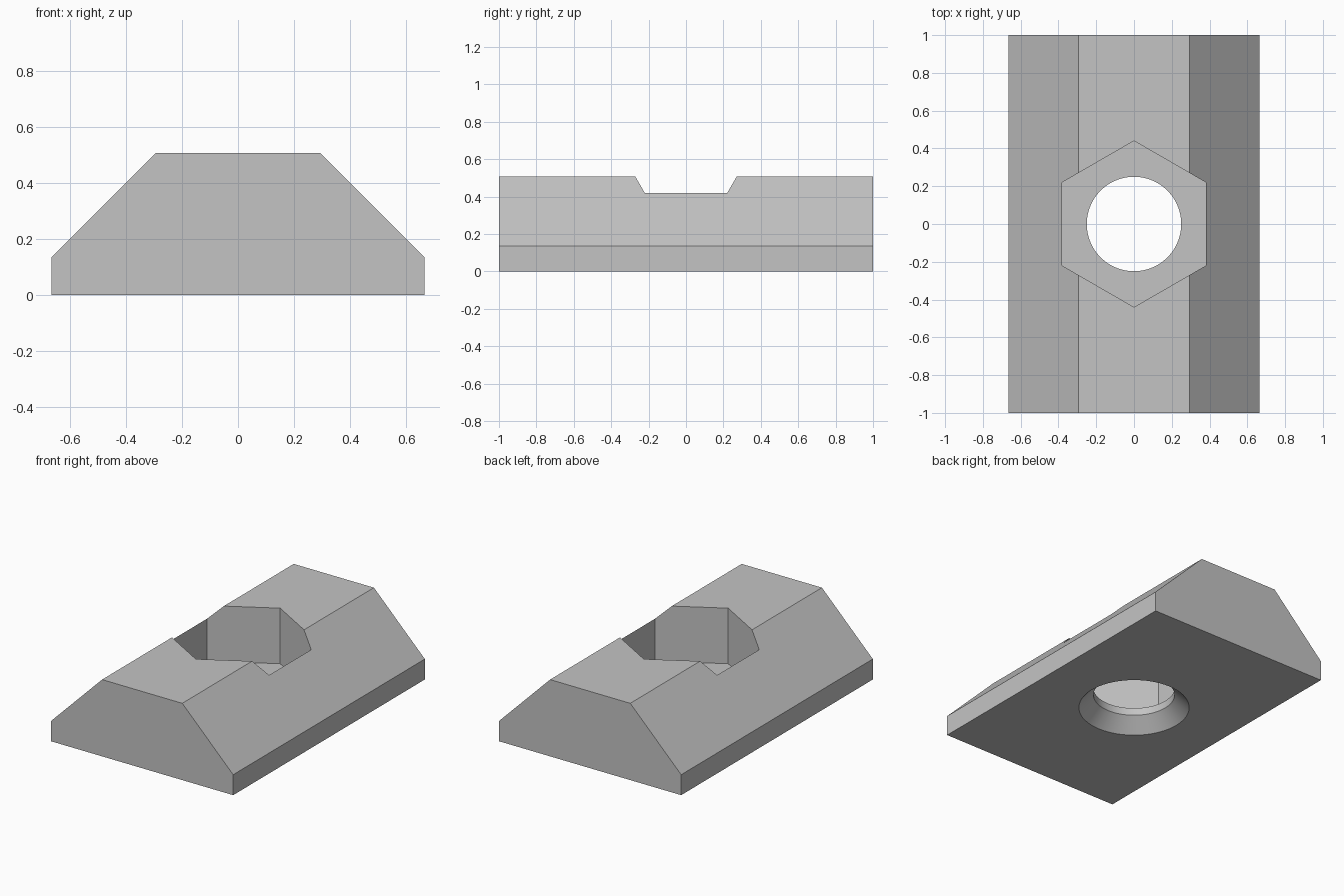
import bpy, bmesh, math

if "Cube" in bpy.data.objects:
    bpy.data.objects.remove(bpy.data.objects["Cube"], do_unlink=True)

grey = bpy.data.materials.new("plain grey")
grey.use_nodes = True
colour = (0.55, 0.55, 0.55, 1)
grey.diffuse_color = colour
grey.node_tree.nodes["Principled BSDF"].inputs["Base Color"].default_value = colour


def loft(name, rings):
    """Closed solid skinned through rings that have equal point counts."""
    bm = bmesh.new()
    loops = [[bm.verts.new(p) for p in ring] for ring in rings]
    n = len(loops[0])
    for a, b in zip(loops, loops[1:]):
        for i in range(n):
            j = (i + 1) % n
            bm.faces.new((a[i], a[j], b[j], b[i]))
    bm.faces.new(loops[0])
    bm.faces.new(loops[-1])
    bmesh.ops.recalc_face_normals(bm, faces=bm.faces)
    mesh = bpy.data.meshes.new(name)
    bm.to_mesh(mesh)
    bm.free()
    mesh.materials.append(grey)
    obj = bpy.data.objects.new(name, mesh)
    bpy.context.collection.objects.link(obj)
    return obj


def ring(radius, z, sides):
    """Horizontal polygon with a corner on the y axis."""
    return [(radius * math.sin(math.tau * i / sides),
             radius * math.cos(math.tau * i / sides), z) for i in range(sides)]


# Bevelled bar, its cross-section mirrored about x = 0
half = [(0.665, 0), (0.665, 0.135), (0.293, 0.507)]
section = half + [(-x, z) for x, z in reversed(half)]
body = loft("slot_nut_body", [[(x, y, z) for x, z in section] for y in (-1, 1)])

# Hexagonal pocket from above, countersunk bore from below
pocket = loft("pocket_cutter", [ring(0.44, z, 6) for z in (0.14, 0.7)])
bore = loft("bore_cutter", [ring(r, z, 64) for r, z in
                            ((0.39, -0.05), (0.25, 0.09), (0.25, 0.25))])

bpy.ops.object.select_all(action="DESELECT")
bpy.context.view_layer.objects.active = body
body.select_set(True)
for cutter in (pocket, bore):
    cutter.hide_render = True
    cut = body.modifiers.new(cutter.name, "BOOLEAN")
    cut.operation = "DIFFERENCE"
    cut.solver = "EXACT"
    cut.object = cutter
    bpy.ops.object.modifier_apply(modifier=cut.name)
    bpy.data.objects.remove(cutter, do_unlink=True)

bpy.ops.object.shade_smooth_by_angle(angle=math.radians(25))
